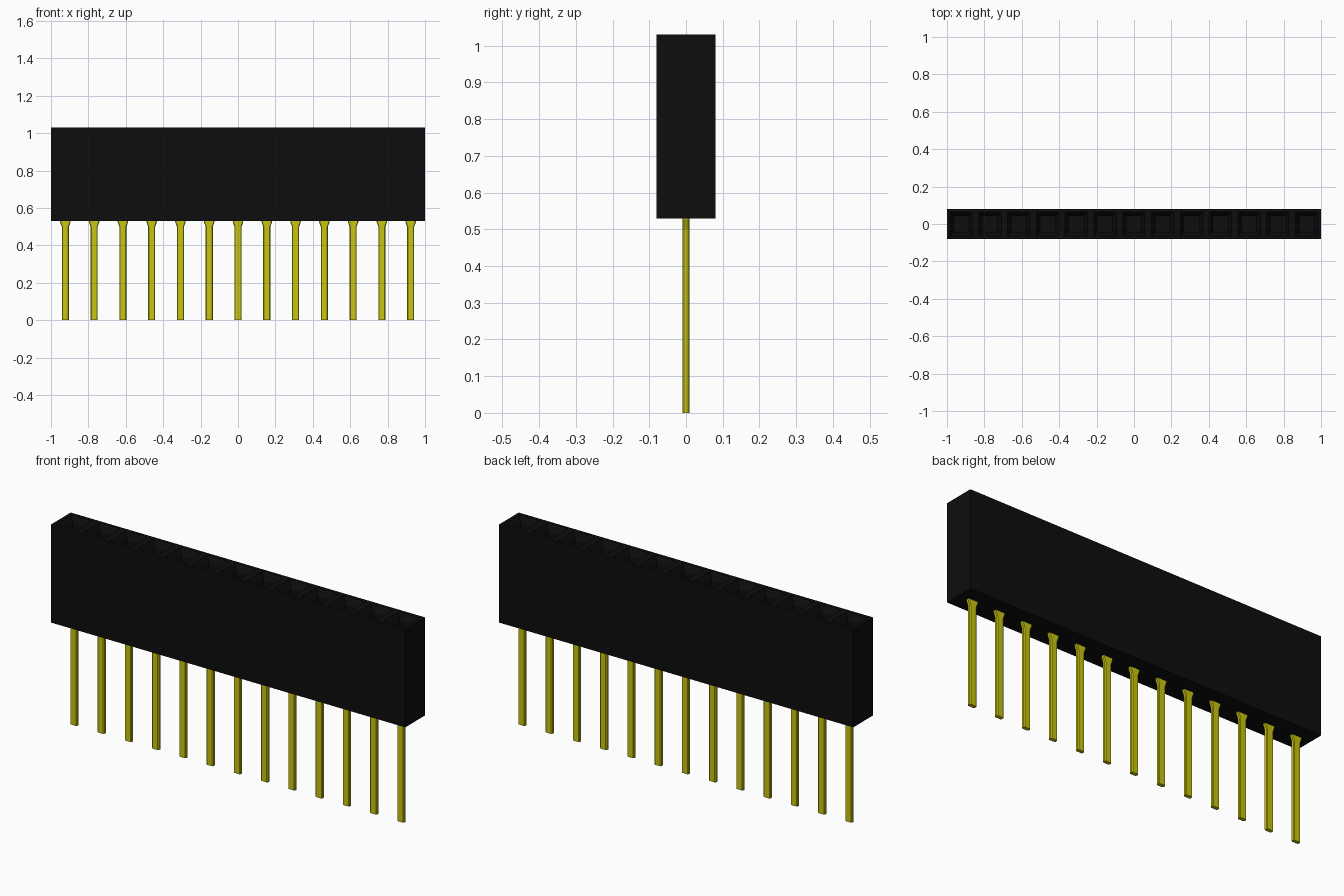
import bpy, bmesh
from mathutils import Vector

old = bpy.data.objects.get("Cube")
if old:
    bpy.data.objects.remove(old, do_unlink=True)

COUNT = 13
PITCH = 2 / COUNT
BASE, TOP, HALF_DEPTH = 0.53, 1.03, 0.08


def make_material(name, color):
    mat = bpy.data.materials.new(name)
    mat.use_nodes = True
    mat.diffuse_color = color
    mat.node_tree.nodes["Principled BSDF"].inputs["Base Color"].default_value = color
    return mat


def make_object(name, bm, mat):
    bmesh.ops.recalc_face_normals(bm, faces=bm.faces)
    mesh = bpy.data.meshes.new(name)
    bm.to_mesh(mesh)
    bm.free()
    mesh.materials.append(mat)
    obj = bpy.data.objects.new(name, mesh)
    bpy.context.collection.objects.link(obj)
    return obj


black = make_material("black plastic", (0.004, 0.004, 0.004, 1))
yellow = make_material("yellow metal", (0.58, 0.55, 0.005, 1))

# Housing block, sliced into one cell per contact
bm = bmesh.new()
bmesh.ops.create_cube(bm, size=1)
for v in bm.verts:
    v.co = Vector((v.co.x * 2, v.co.y * 2 * HALF_DEPTH,
                   BASE + (v.co.z + 0.5) * (TOP - BASE)))
for i in range(1, COUNT):
    bmesh.ops.bisect_plane(bm, geom=bm.verts[:] + bm.edges[:] + bm.faces[:],
                           plane_co=(-1 + i * PITCH, 0, 0), plane_no=(1, 0, 0))

# Sockets: flat rim, sloped lead-in, then a square hole
bm.normal_update()
sockets = [f for f in bm.faces if f.normal.z > 0.9]
for thickness, depth in ((0.024, 0), (0.028, -0.035), (0.001, -0.25)):
    bmesh.ops.inset_individual(bm, faces=sockets, thickness=thickness, depth=depth)
make_object("housing", bm, black)


# Pins: chamfered rectangular shaft with a flared shoulder under the housing
def pin_ring(bm, hx, hy, z, cut=0.004):
    corners = [(hx - cut, -hy), (hx, -hy + cut), (hx, hy - cut), (hx - cut, hy)]
    outline = corners + [(-x, -y) for x, y in corners]
    return [bm.verts.new((x, y, z)) for x, y in outline]


def make_pin(index):
    bm = bmesh.new()
    rings = [pin_ring(bm, *r) for r in ((0.019, 0.0095, 0), (0.019, 0.0095, 0.5),
                                        (0.028, 0.0095, 0.525), (0.028, 0.0095, 0.54))]
    for low, high in zip(rings, rings[1:]):
        for i in range(len(low)):
            j = (i + 1) % len(low)
            bm.faces.new((low[i], low[j], high[j], high[i]))
    bm.faces.new(rings[0])
    bm.faces.new(rings[-1])
    pin = make_object(f"pin_{index + 1}", bm, yellow)
    pin.location.x = (index - (COUNT - 1) / 2) * PITCH


for n in range(COUNT):
    make_pin(n)
